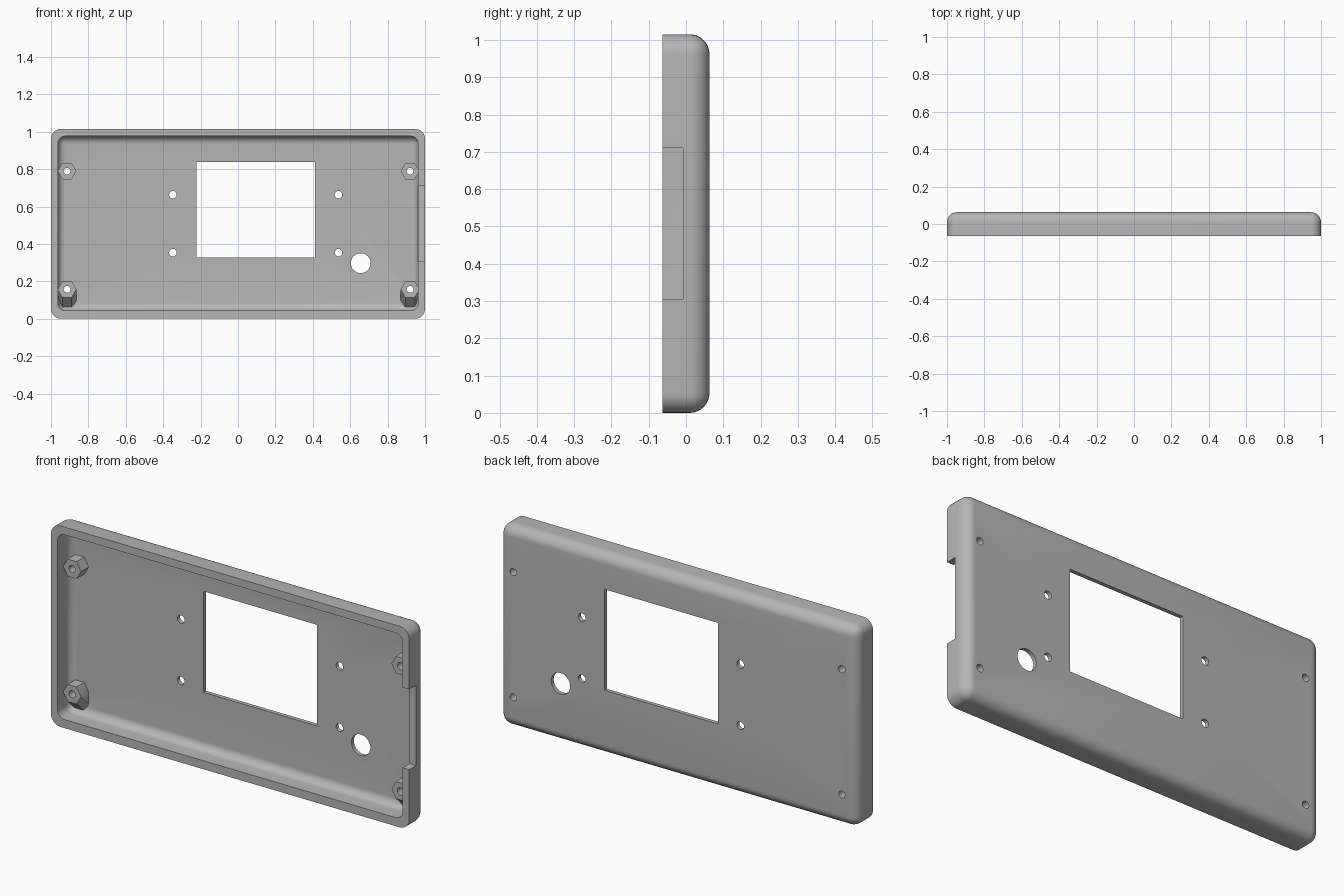
import bpy, bmesh, math
from mathutils import Vector, Matrix

default = bpy.data.objects.get("Cube")
if default:
    bpy.data.objects.remove(default)

GREY = (0.47, 0.47, 0.47, 1)
grey = bpy.data.materials.new("grey plastic")
grey.use_nodes = True
grey.diffuse_color = GREY
grey.node_tree.nodes["Principled BSDF"].inputs["Base Color"].default_value = GREY


def finish(name, bm):
    bmesh.ops.recalc_face_normals(bm, faces=bm.faces)
    mesh = bpy.data.meshes.new(name)
    bm.to_mesh(mesh)
    bm.free()
    mesh.materials.append(grey)
    obj = bpy.data.objects.new(name, mesh)
    bpy.context.collection.objects.link(obj)
    return obj


def box(name, low, high, radius=0):
    """Box between two corners; a radius rounds its back and upright corners."""
    low, high = Vector(low), Vector(high)
    bm = bmesh.new()
    bmesh.ops.create_cube(bm, size=1)
    for v in bm.verts:
        v.co = (low + high) / 2 + v.co * (high - low)
    if radius:
        front = min(v.co.y for v in bm.verts)
        edges = [e for e in bm.edges
                 if any(v.co.y > front + 0.001 for v in e.verts)]
        bmesh.ops.bevel(bm, geom=edges, offset=radius, segments=8,
                        profile=0.5, affect='EDGES')
    return finish(name, bm)


def drill(name, x, z, radius):
    """Round cutter running front to back."""
    bm = bmesh.new()
    turn = Matrix.Translation((x, 0, z)) @ Matrix.Rotation(math.pi / 2, 4, 'X')
    bmesh.ops.create_cone(bm, cap_ends=True, segments=32, radius1=radius,
                          radius2=radius, depth=0.4, matrix=turn)
    return finish(name, bm)


def cut(target, cutter):
    bpy.context.view_layer.objects.active = target
    mod = target.modifiers.new("cut", 'BOOLEAN')
    mod.operation, mod.solver, mod.object = 'DIFFERENCE', 'EXACT', cutter
    bpy.ops.object.modifier_apply(modifier=mod.name)
    bpy.data.objects.remove(cutter)


def standoff(name, x, z, drop):
    """Hexagonal post; drop slants its lower side down towards the back."""
    bm = bmesh.new()
    for y, low in ((-0.018, 0), (0.05, 0), (0.05, drop)):
        for i in range(6):
            a = i * math.pi / 3
            bm.verts.new((x + 0.05 * math.cos(a), y, z - low + 0.05 * math.sin(a)))
    hull = bmesh.ops.convex_hull(bm, input=bm.verts)
    spare = {g for g in hull["geom_interior"] + hull["geom_unused"]
             if isinstance(g, bmesh.types.BMVert)}
    bmesh.ops.delete(bm, geom=list(spare), context='VERTS')
    bmesh.ops.dissolve_limit(bm, angle_limit=0.01, verts=bm.verts, edges=bm.edges)
    return finish(name, bm)


# Hollow panel with a rounded back
panel = box("panel_shell", (-1, -0.063, 0), (1, 0.063, 1.015), 0.053)
cut(panel, box("cavity", (-0.963, -0.2, 0.043), (0.963, 0.043, 0.976), 0.04))

# Display window and side notch
cut(panel, box("window", (-0.222, -0.2, 0.328), (0.412, 0.2, 0.838)))
cut(panel, box("notch", (0.93, -0.2, 0.305), (1.1, -0.008, 0.71)))

# Screw holes around the window, and the knob hole
for x in (-0.348, 0.537):
    for z in (0.353, 0.663):
        cut(panel, drill("screw_hole", x, z, 0.02))
cut(panel, drill("knob_hole", 0.656, 0.297, 0.053))

# Corner standoffs, drilled through together with the panel
parts = [panel]
for side, x in (("right", -0.914), ("left", 0.92)):
    for level, z, drop in (("upper", 0.789, 0), ("lower", 0.157, 0.065)):
        post = standoff(f"{level}_{side}_standoff", x, z, drop)
        for target in (post, panel):
            cut(target, drill("post_hole", x, z, 0.018))
        parts.append(post)

# Smooth curves, sharp edges
bpy.ops.object.select_all(action='DESELECT')
for part in parts:
    part.select_set(True)
bpy.context.view_layer.objects.active = panel
bpy.ops.object.shade_smooth_by_angle(angle=math.radians(30))
